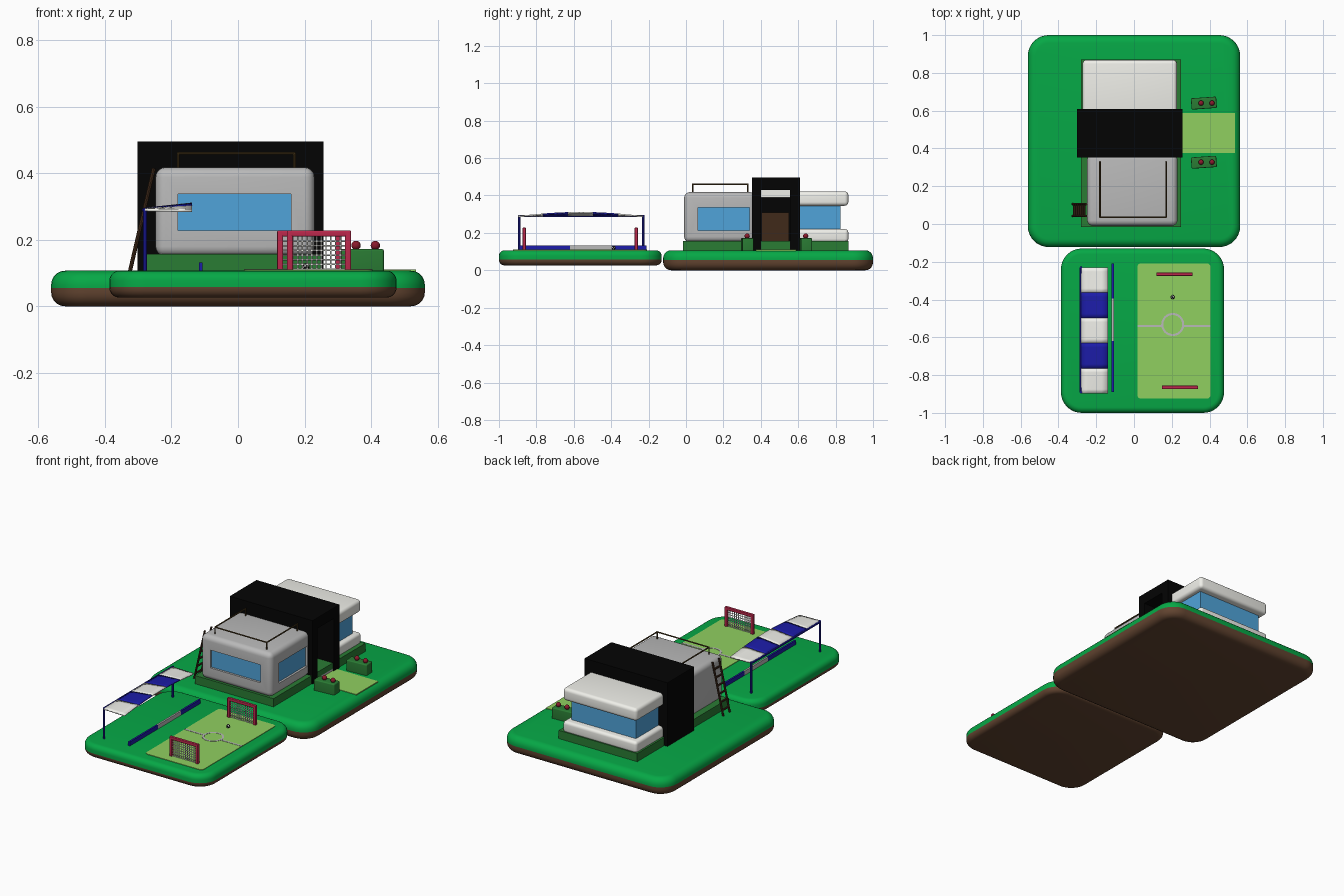
import bpy, bmesh, math
from mathutils import Vector, Matrix

if "Cube" in bpy.data.objects:
    bpy.data.objects.remove(bpy.data.objects["Cube"])


def mat(name, hexcol):
    m = bpy.data.materials.new(name)
    c = [int(hexcol[i:i + 2], 16) / 255 for i in (0, 2, 4)]
    m.diffuse_color = [((v + .055) / 1.055) ** 2.4 if v > .04 else v / 12.92 for v in c] + [1]
    m.use_nodes = True
    m.node_tree.nodes["Principled BSDF"].inputs["Base Color"].default_value = m.diffuse_color
    return m


GRASS, SOIL = mat("grass", "06A846"), mat("soil", "624430")
HEDGE, PITCH = mat("hedge", "2A7C34"), mat("pitch_green", "90D060")
WHITE, GLASS = mat("white", "F0F0EA"), mat("glass", "50A4DA")
BLACK, NAVY = mat("black", "040404"), mat("navy", "1C1CA8")
RED, WOOD, FLOWER = mat("red", "BC284C"), mat("wood", "402A1A"), mat("flower_red", "8A1A2C")
GREY, BRASS = mat("wall_grey", "BABABA"), mat("rail_brown", "4C3A1C")


def finish(name, bm, m, smooth=True):
    bmesh.ops.recalc_face_normals(bm, faces=bm.faces)
    me = bpy.data.meshes.new(name)
    bm.to_mesh(me)
    bm.free()
    ob = bpy.data.objects.new(name, me)
    bpy.context.collection.objects.link(ob)
    me.materials.append(m)
    if smooth:
        bpy.ops.object.select_all(action='DESELECT')
        ob.select_set(True)
        bpy.context.view_layer.objects.active = ob
        bpy.ops.object.shade_smooth_by_angle(angle=math.radians(35))
    return ob


def box(name, x, y, z, m, bevel=0):
    """Box from (min, max) pairs, optionally with rounded edges."""
    bm = bmesh.new()
    bmesh.ops.create_cube(bm, size=1)
    for v in bm.verts:
        v.co = [r[0] + (c + .5) * (r[1] - r[0]) for c, r in zip(v.co, (x, y, z))]
    if bevel:
        bmesh.ops.bevel(bm, geom=bm.edges[:], offset=bevel, segments=5, profile=.5, affect='EDGES')
    return finish(name, bm, m, bool(bevel))


def slab(name, x, y, radius, profile, m):
    """Rounded rectangle stacked through (inset, z) profile points."""
    bm = bmesh.new()
    rings = []
    for inset, z in profile:
        r, ring = radius - inset, []
        for k, (cx, cy) in enumerate(((x[1], y[1]), (x[0], y[1]), (x[0], y[0]), (x[1], y[0]))):
            cx += radius if cx == x[0] else -radius
            cy += radius if cy == y[0] else -radius
            for i in range(9):
                a = (k + i / 8) * math.pi / 2
                ring.append(bm.verts.new((cx + r * math.cos(a), cy + r * math.sin(a), z)))
        rings.append(ring)
    for a, b in zip(rings, rings[1:]):
        for i in range(len(a)):
            j = (i + 1) % len(a)
            bm.faces.new((a[i], a[j], b[j], b[i]))
    bm.faces.new(rings[0])
    bm.faces.new(rings[-1])
    return finish(name, bm, m)


def rods(name, segments, r, m, sides=8):
    """Cylinders between pairs of points, in one object."""
    bm = bmesh.new()
    for a, b in segments:
        a, b = Vector(a), Vector(b)
        q = (b - a).to_track_quat('Z', 'Y').to_matrix().to_4x4()
        q.translation = (a + b) / 2
        bmesh.ops.create_cone(bm, cap_ends=True, segments=sides, radius1=r, radius2=r,
                              depth=(b - a).length, matrix=q)
    return finish(name, bm, m)


def cut(ob, x, y, z):
    cutter = box("cutter", x, y, z, BLACK)
    cutter.hide_render = True
    mod = ob.modifiers.new("cut", 'BOOLEAN')
    mod.operation, mod.object, mod.solver = 'DIFFERENCE', cutter, 'EXACT'
    bpy.context.view_layer.objects.active = ob
    bpy.ops.object.modifier_apply(modifier=mod.name)
    bpy.data.objects.remove(cutter)


# islands: soil below, grass above
def island(name, x, y, z0, mid, z1, e):
    arc = [(e * (1 - math.cos(t * math.pi / 10)), e * math.sin(t * math.pi / 10)) for t in range(6)]
    slab(name + "_soil", x, y, .11, [(i, z0 + e - h) for i, h in reversed(arc)] + [(0, mid)], SOIL)
    slab(name + "_grass", x, y, .11, [(0, mid)] + [(i, z1 - e + h) for i, h in arc], GRASS)


island("house_island", (-.562, .562), (-.122, 1), 0, .055, .107, .042)
island("field_island", (-.387, .477), (-1, -.13), .026, .058, .107, .03)

# house base and front room with recessed windows
box("hedge_base", (-.28, .25), (-.015, .87), (.1, .157), HEDGE)
room = box("front_room", (-.248, .23), (-.01, .37), (.15, .418), GREY, .03)
cut(room, (-.18, .16), (-.05, .006), (.228, .337))
cut(room, (.214, .3), (.065, .34), (.214, .337))
box("front_window", (-.18, .16), (.003, .012), (.228, .337), GLASS)
box("side_window", (.21, .217), (.065, .34), (.214, .337), GLASS)

# back room: white slabs around a glass band
box("back_room_lower", (-.272, .227), (.575, .868), (.15, .22), WHITE, .018)
box("back_room_glass", (-.24, .195), (.58, .825), (.2, .36), GLASS)
box("back_room_roof", (-.272, .227), (.575, .868), (.345, .422), WHITE, .02)

# black portal with doorway, steps, door and light panel
portal = box("portal", (-.302, .257), (.352, .61), (.1, .495), BLACK)
cut(portal, (.14, .3), (.4, .557), (.08, .43))
box("door", (.13, .15), (.405, .552), (.15, .31), WOOD)
box("door_light_panel", (.13, .15), (.4, .557), (.388, .43), WHITE)
for i in range(3):
    box(f"step_{i}", (.14, .25 - .03 * i), (.4, .557), (.1, .122 + .015 * i), GREY)
box("path", (.25, .535), (.375, .588), (.1, .11), PITCH)

# planters with flowers
for n, y in (("front", .327), ("back", .64)):
    p = box(n + "_planter", (-.067, .067), (-.03, .03), (.1, .172), HEDGE, .006)
    p.location = (.37, y, 0)
    p.rotation_euler.z = math.radians(4)
    bm = bmesh.new()
    for x in (.355, .413):
        bmesh.ops.create_uvsphere(bm, u_segments=16, v_segments=10, radius=.014,
                                  matrix=Matrix.Translation((x, y, .183)))
    finish(n + "_flowers", bm, FLOWER)

# roof railing
L, R, F, B, H = -.18, .17, .035, .33, .46
rods("roof_rail", [((L, B, H), (L, F, H)), ((L, F, H), (R, F, H)), ((R, F, H), (R, B, H))]
     + [((x, y, .41), (x, y, H + .003)) for x in (L, R) for y in (F, B)], .004, BRASS)

# leaning ladder
lo, hi = Vector((-.325, 0, .105)), Vector((-.253, 0, .415))
segs = [(lo + Vector((0, y, 0)), hi + Vector((0, y, 0))) for y in (.042, .105)]
for i in range(6):
    p = lo.lerp(hi, (i + .7) / 6.6)
    segs.append((p + Vector((0, .042, 0)), p + Vector((0, .105, 0))))
rods("ladder", segs, .006, WOOD)

# striped canopy on two posts
Y0, Y1 = -.897, -.23
for s in range(5):
    bm = bmesh.new()
    grid = []
    for i in range(7):
        t = (s + i / 6) / 5
        row = []
        for j in range(5):
            u = j / 4
            z = .29 + u * (-.003 + .018 * math.sin(math.pi * t)) + .003 * math.sin(math.pi * t)
            row.append(bm.verts.new((-.28 + .142 * u, Y0 + (Y1 - Y0) * t, z)))
        grid.append(row)
    for a, b in zip(grid, grid[1:]):
        for j in range(4):
            bm.faces.new((a[j], b[j], b[j + 1], a[j + 1]))
    ob = finish(f"canopy_stripe_{s}", bm, NAVY if s % 2 else WHITE)
    mod = ob.modifiers.new("thickness", 'SOLIDIFY')
    mod.thickness, mod.offset = .008, 0
P0, P1 = -.891, -.229
rods("canopy_posts", [((-.28, y, .1), (-.28, y, .296)) for y in (P0, P1)]
     + [((-.283, P0, .29), (-.283, P1, .29))], .006, NAVY)

# low touchline barrier
for n, a, b, m in (("left", -.89, -.62, NAVY), ("middle", -.62, -.395, GREY), ("right", -.395, -.21, NAVY)):
    box("barrier_" + n, (-.118, -.107), (a, b), (.1, .132), m)

# pitch with markings
slab("pitch", (.018, .405), (-.925, -.208), .02, [(0, .1), (0, .11)], PITCH)
for n, x in (("left", (.018, .15)), ("right", (.26, .405))):
    box("halfway_line_" + n, x, (-.546, -.534), (.105, .1115), GREY)
bm = bmesh.new()
ring = [[bm.verts.new((.205 + r * math.cos(a), -.532 + r * math.sin(a), z))
         for r, z in ((.05, .105), (.05, .1115), (.061, .1115), (.061, .105))]
        for a in (i * math.tau / 40 for i in range(40))]
for i in range(40):
    for k in range(4):
        p, q, l = ring[i], ring[(i + 1) % 40], (k + 1) % 4
        bm.faces.new((p[k], q[k], q[l], p[l]))
finish("centre_circle", bm, GREY)

# goals with nets
for n, x0, x1, y in (("front", .147, .34, -.865), ("back", .118, .311, -.266)):
    T, w = .228, .018
    box(n + "_goal_post_left", (x0, x0 + w), (y - .009, y + .009), (.1, T), RED, .004)
    box(n + "_goal_post_right", (x1 - w, x1), (y - .009, y + .009), (.1, T), RED, .004)
    box(n + "_goal_bar", (x0, x1), (y - .009, y + .009), (T - w, T), RED, .004)
    a, b = x0 + w, x1 - w
    net = [((a + (b - a) * i / 11, y, .11), (a + (b - a) * i / 11, y, T - w)) for i in range(1, 11)]
    net += [((a, y, .112 + .014 * i), (b, y, .112 + .014 * i)) for i in range(7)]
    rods(n + "_goal_net", net, .0023, WHITE, 6)

# ball with dark patches
bm = bmesh.new()
bmesh.ops.create_icosphere(bm, subdivisions=2, radius=.011, matrix=Matrix.Translation((.205, -.387, .12)))
for v in bm.verts:
    if len(v.link_faces) == 5:
        for f in v.link_faces:
            f.material_index = 1
finish("ball", bm, WHITE).data.materials.append(BLACK)
